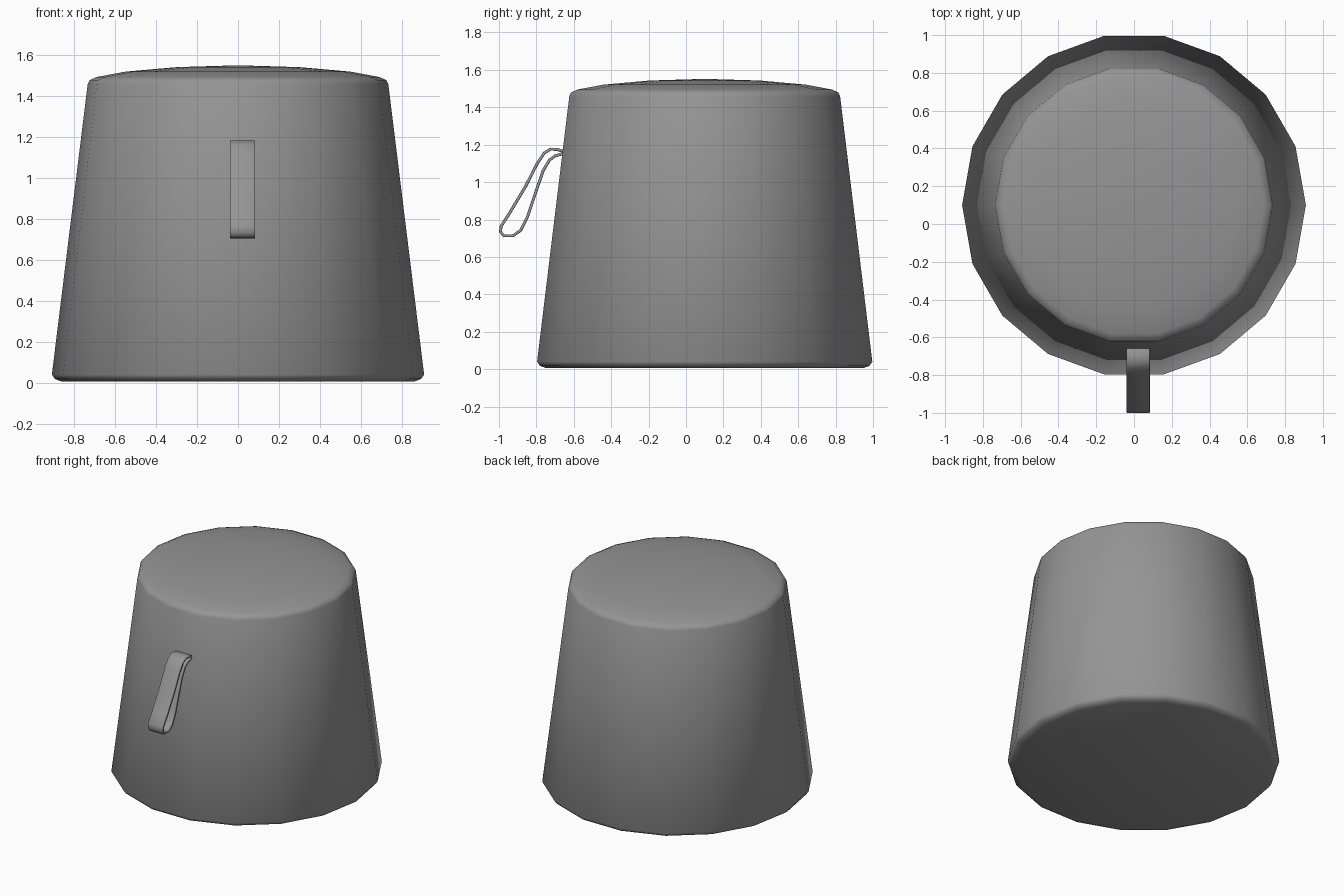
import bpy, bmesh, math
from mathutils import Vector

cube = bpy.data.objects.get("Cube")
if cube:
    bpy.data.objects.remove(cube, do_unlink=True)

GREY = (0.3, 0.3, 0.3, 1)
mat = bpy.data.materials.new("plain grey")
mat.use_nodes = True
mat.diffuse_color = GREY
mat.node_tree.nodes["Principled BSDF"].inputs["Base Color"].default_value = GREY


def make_object(name, bm):
    bmesh.ops.recalc_face_normals(bm, faces=bm.faces)
    for f in bm.faces:
        f.smooth = True
    mesh = bpy.data.meshes.new(name)
    bm.to_mesh(mesh)
    bm.free()
    mesh.materials.append(mat)
    obj = bpy.data.objects.new(name, mesh)
    bpy.context.collection.objects.link(obj)
    return obj


# Tapered body with a shallow domed top, lathed around its own axis
SIDES = 18
CENTRE_Y = 0.1
profile = [(0, 0.005), (0.86, 0.005), (0.895, 0.018), (0.91, 0.04), (0.735, 1.46),
           (0.725, 1.48), (0.69, 1.495), (0.55, 1.521), (0.3, 1.543), (0, 1.552)]
bm = bmesh.new()
verts = [bm.verts.new((r, CENTRE_Y, z)) for r, z in profile]
edges = [bm.edges.new(pair) for pair in zip(verts, verts[1:])]
bmesh.ops.spin(bm, geom=verts + edges, cent=(0, CENTRE_Y, 0), axis=(0, 0, 1),
               angle=math.tau, steps=SIDES, use_merge=True)
bmesh.ops.remove_doubles(bm, verts=bm.verts, dist=0.0005)
make_object("body", bm)

# Hanging strap: a thin band following a loop, both ends set into the body
outline = [(-0.65, 1.163), (-0.69, 1.175), (-0.725, 1.176), (-0.758, 1.155),
           (-0.795, 1.1), (-0.86, 0.973), (-0.94, 0.84), (-0.988, 0.765),
           (-0.992, 0.735), (-0.975, 0.714), (-0.925, 0.713), (-0.884, 0.742),
           (-0.847, 0.816), (-0.807, 0.936), (-0.764, 1.06), (-0.73, 1.118),
           (-0.7, 1.14), (-0.65, 1.155)]
CENTRE_X, HALF_WIDTH = 0.022, 0.062
bm = bmesh.new()
rows = [[bm.verts.new(Vector((CENTRE_X + s * HALF_WIDTH, y, z))) for s in (-1, 1)]
        for y, z in outline]
for a, b in zip(rows, rows[1:]):
    bm.faces.new((a[0], a[1], b[1], b[0]))
strap = make_object("strap", bm)
band = strap.modifiers.new("thickness", "SOLIDIFY")
band.thickness = 0.016
band.offset = 0
edge = strap.modifiers.new("soft edges", "BEVEL")
edge.width = 0.004
edge.segments = 2
edge.limit_method = "ANGLE"
edge.angle_limit = math.radians(60)
